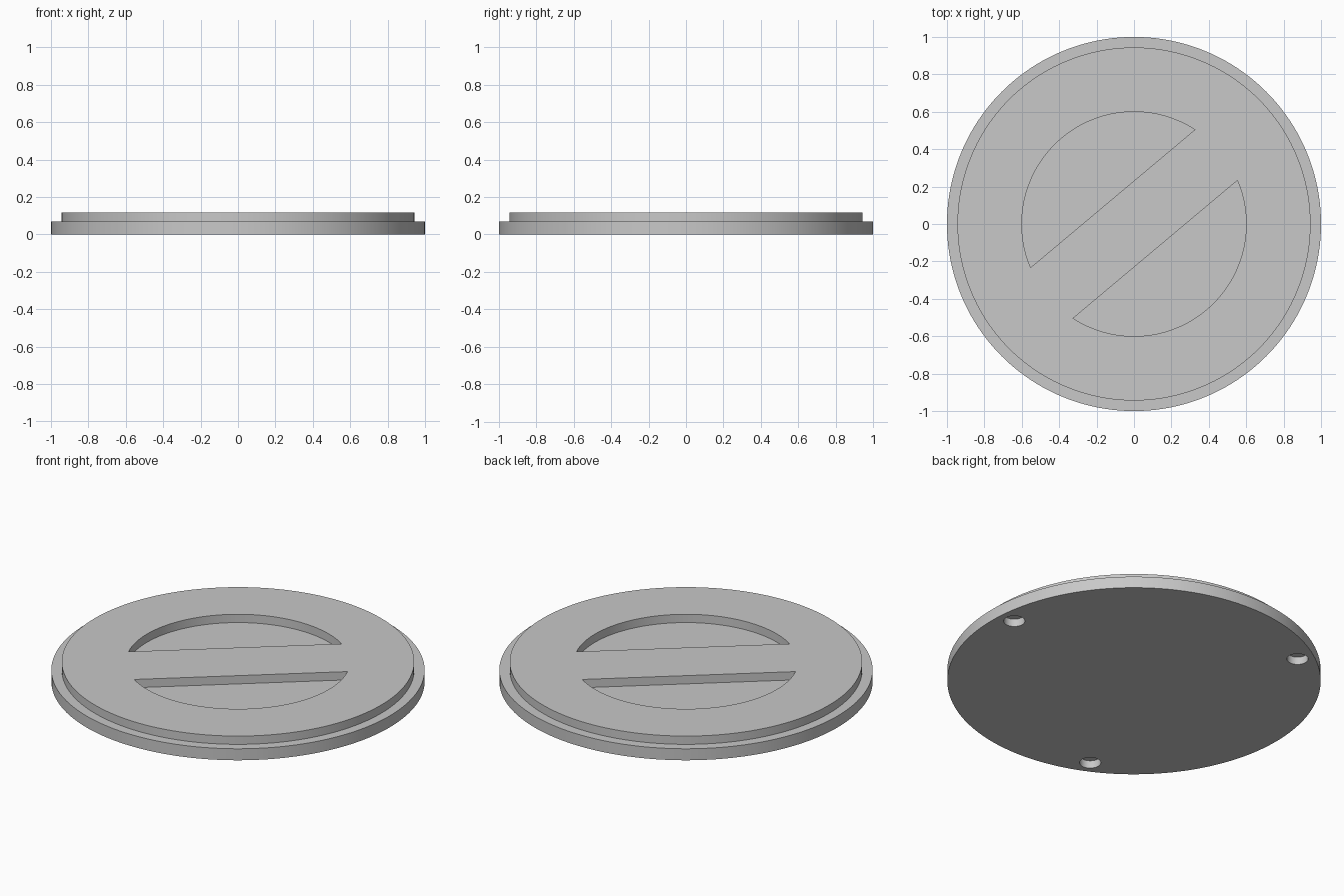
import bpy, bmesh, math

RIM_Z, TOP_Z = 0.068, 0.117
BAR_ANGLE = math.radians(40)
BAR_HALF = 0.177
RECESS_R = 0.6

if "Cube" in bpy.data.objects:
    bpy.data.objects.remove(bpy.data.objects["Cube"])

grey = bpy.data.materials.new("light grey")
grey.use_nodes = True
colour = (0.58, 0.58, 0.58, 1)
grey.diffuse_color = colour
grey.node_tree.nodes["Principled BSDF"].inputs["Base Color"].default_value = colour


def arc(radius, start, end, steps):
    angles = [start + (end - start) * i / steps for i in range(steps + 1)]
    return [(radius * math.cos(a), radius * math.sin(a)) for a in angles]


def circle(radius, steps, cx=0, cy=0):
    return [(cx + x, cy + y) for x, y in arc(radius, 0, math.tau, steps)[:-1]]


def stack(name, layers):
    """Closed solid from outlines of equal length, listed bottom to top as (outline, z)."""
    bm = bmesh.new()
    rings = [[bm.verts.new((x, y, z)) for x, y in outline] for outline, z in layers]
    bm.faces.new(rings[0][::-1])
    bm.faces.new(rings[-1])
    for low, high in zip(rings, rings[1:]):
        n = len(low)
        for i in range(n):
            j = (i + 1) % n
            bm.faces.new((low[i], low[j], high[j], high[i]))
    bmesh.ops.recalc_face_normals(bm, faces=bm.faces)
    mesh = bpy.data.meshes.new(name)
    bm.to_mesh(mesh)
    bm.free()
    mesh.materials.append(grey)
    obj = bpy.data.objects.new(name, mesh)
    bpy.context.collection.objects.link(obj)
    return obj


# Stepped disc: wide rim below, slightly smaller raised plate above
outer, inner = circle(1, 160), circle(0.944, 160)
lid = stack("stepped_lid", [(outer, 0), (outer, RIM_Z), (inner, RIM_Z), (inner, TOP_Z)])

cutters = []

# Two segment-shaped finger recesses, leaving a diagonal grip bar between them
half_arc = math.acos(BAR_HALF / RECESS_R)
for side in (1, -1):
    middle = BAR_ANGLE + side * math.pi / 2
    outline = arc(RECESS_R, middle - half_arc, middle + half_arc, 64)
    cutters.append(stack("recess_cutter", [(outline, RIM_Z), (outline, TOP_Z + 0.1)]))

# Three shallow round sockets in the underside
for k in range(3):
    a = math.radians(5 + 120 * k)
    outline = circle(0.057, 40, 0.907 * math.cos(a), 0.907 * math.sin(a))
    cutters.append(stack("socket_cutter", [(outline, -0.1), (outline, 0.045)]))

bpy.ops.object.select_all(action="DESELECT")
bpy.context.view_layer.objects.active = lid
lid.select_set(True)
for cutter in cutters:
    cutter.hide_render = True
    mod = lid.modifiers.new("cut", "BOOLEAN")
    mod.operation = "DIFFERENCE"
    mod.solver = "EXACT"
    mod.object = cutter
    bpy.ops.object.modifier_apply(modifier=mod.name)
    bpy.data.objects.remove(cutter)

bpy.ops.object.shade_smooth_by_angle(angle=math.radians(30))
